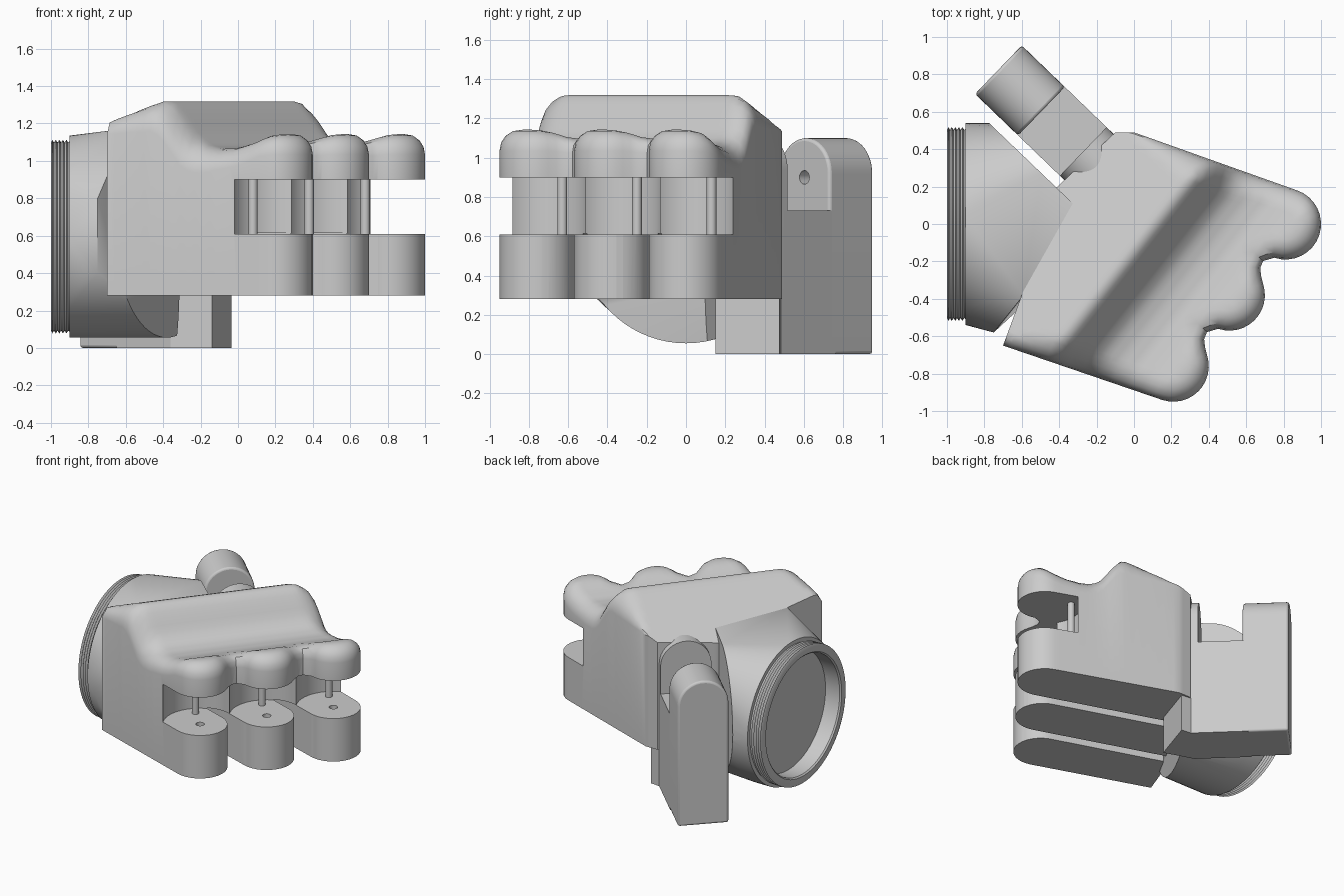
import bpy, bmesh, math
from mathutils import Vector, geometry

cube = bpy.data.objects.get("Cube")
if cube:
    bpy.data.objects.remove(cube)

grey = bpy.data.materials.new("light_grey")
grey.use_nodes = True
grey.diffuse_color = (0.6, 0.6, 0.6, 1)
grey.node_tree.nodes["Principled BSDF"].inputs["Base Color"].default_value = (0.6, 0.6, 0.6, 1)

# Palm axes: U along the fingers, V across them, D from knuckle to knuckle
U = Vector((0.949, -0.316))
V = Vector((0.316, 0.949))
D = Vector((0.3, 0.38))
FIRST = Vector((0.21, -0.76))
KNUCKLES = [FIRST + D * i for i in range(3)]
R = 0.19


def finish(name, bm, angle=35):
    bmesh.ops.recalc_face_normals(bm, faces=bm.faces)
    mesh = bpy.data.meshes.new(name)
    bm.to_mesh(mesh)
    bm.free()
    mesh.materials.append(grey)
    ob = bpy.data.objects.new(name, mesh)
    bpy.context.collection.objects.link(ob)
    smooth(ob, angle)
    return ob


def smooth(ob, angle=35):
    bpy.ops.object.select_all(action='DESELECT')
    ob.select_set(True)
    bpy.context.view_layer.objects.active = ob
    bpy.ops.object.shade_smooth_by_angle(angle=math.radians(angle))


def prism(name, outline, low, high):
    bm = bmesh.new()
    face = bm.faces.new([bm.verts.new((p[0], p[1], low)) for p in outline])
    top = bmesh.ops.extrude_face_region(bm, geom=[face], use_keep_orig=True)["geom"]
    for v in top:
        if isinstance(v, bmesh.types.BMVert):
            v.co.z = high
    return finish(name, bm)


def arc(centre, radius, start, end, steps):
    turn = [math.radians(start + (end - start) * i / steps) for i in range(steps + 1)]
    return [centre + Vector((math.cos(t), math.sin(t))) * radius for t in turn]


def cut(ob, cutters):
    for c in cutters:
        c.hide_render = True
        mod = ob.modifiers.new("cut", 'BOOLEAN')
        mod.operation, mod.solver, mod.object = 'DIFFERENCE', 'EXACT', c
    bpy.context.view_layer.update()
    done = ob.evaluated_get(bpy.context.evaluated_depsgraph_get())
    mesh = bpy.data.meshes.new_from_object(done)
    ob.modifiers.clear()
    ob.data = mesh
    for c in cutters:
        bpy.data.objects.remove(c)
    smooth(ob)


# Palm height along the finger direction
RIDGE = [(-0.66, 1.298), (-0.6, 1.322), (-0.56, 1.315), (-0.5, 1.25), (-0.42, 1.135), (-0.35, 1.085),
         (-0.26, 1.065), (-0.16, 1.068), (-0.05, 1.1), (0.03, 1.135), (0.1, 1.145), (0.3, 1.145)]


def along(p):
    q = p - FIRST
    return q.dot(U) - 0.165 * q.dot(V) / 0.456


def height(a):
    if a <= RIDGE[0][0]:
        return RIDGE[0][1] + 0.46 * (a - RIDGE[0][0])
    for (a0, z0), (a1, z1) in zip(RIDGE, RIDGE[1:]):
        if a <= a1:
            return z0 + (z1 - z0) * (a - a0) / (a1 - a0)
    return RIDGE[-1][1]


# Palm footprint: side, three scalloped fingertips, other side, wrist edge
rim = [Vector((-0.7, -0.65))]
for i, k in enumerate(KNUCKLES):
    if i < 2:
        rim += arc(k, R, -108.4, 18, 12)
        rim += [k + Vector(o) for o in ((0.17, 0.1), (0.165, 0.145), (0.18, 0.182))]
    else:
        rim += arc(k, R, -108.4, 71.6, 16)
rim.append(Vector((0, 0.49)))
back = [Vector(p) for p in ((-0.1, 0.49), (-0.42, 0.19), (-0.5, -0.1), (-0.6, -0.38))]


def resample(points, step=0.04):
    out = []
    for p, q in zip(points, points[1:]):
        n = max(1, round((q - p).length / step))
        out += [p.lerp(q, i / n) for i in range(n)]
    return out


outline = resample(rim + back + rim[:1])
segments = list(zip(rim, rim[1:]))


def rim_distance(p):
    best = 9
    for a, b in segments:
        e = b - a
        t = min(1, max(0, (p - a).dot(e) / e.length_squared))
        best = min(best, (a + e * t - p).length)
    return best


def inside(p):
    hit = False
    for a, b in zip(outline, outline[1:] + outline[:1]):
        if (a.y > p.y) != (b.y > p.y) and p.x < a.x + (b.x - a.x) * (p.y - a.y) / (b.y - a.y):
            hit = not hit
    return hit


def surface(p):
    # Edge rounding: tight on the fingertips, wide on the ridge, none at the wrist
    a = along(p)
    r = 0.11 + 0.05 * min(1, max(0, (-0.2 - a) / 0.2))
    r *= min(1, max(0.01, (a + 1.02) / 0.4))
    d = min(r, rim_distance(p))
    return height(a) - r + math.sqrt(max(0, r * r - (r - d) ** 2))


# Palm: rounded top surface over the footprint, extruded down
points = list(outline)
count = len(outline)
for d in (0.008, 0.03, 0.065, 0.105):
    for i, p in enumerate(outline):
        t = (outline[(i + 1) % count] - outline[i - 1]).normalized()
        q = p + Vector((-t.y, t.x)) * d
        if inside(q) and rim_distance(q) > 0.93 * d:
            points.append(q)
for i in range(66):
    for j in range(44):
        q = FIRST + U * (-1.72 + 0.03 * i) + D * (-0.45 + 0.068 * j)
        if inside(q) and rim_distance(q) > 0.125:
            points.append(q)
flat = geometry.delaunay_2d_cdt(points, [], [list(range(count))], 1, 1e-5)
bm = bmesh.new()
verts = {}
for tri in flat[2]:
    for i in tri:
        if i not in verts:
            p = flat[0][i]
            verts[i] = bm.verts.new((p.x, p.y, surface(p)))
    bm.faces.new([verts[i] for i in tri])
lower = bmesh.ops.extrude_face_region(bm, geom=bm.faces[:], use_keep_orig=True)["geom"]
for v in lower:
    if isinstance(v, bmesh.types.BMVert):
        v.co.z = 0.28
palm = finish("palm", bm)

# Finger hinge slots, pin holes and gaps between the lower fingers
cutters = []
for i, k in enumerate(KNUCKLES):
    slot = arc(k, 0.26, 71.6, 251.6, 24) + [k + U * 0.5 - V * 0.26, k + U * 0.5 + V * 0.26]
    cutters.append(prism("slot_cutter", slot, 0.61, 0.9))
    cutters.append(prism("hole_cutter", arc(k, 0.03, 0, 337.5, 15), 0.45, 0.7))
    if i < 2:
        gap = [k + V * 0.19 - U * 0.95] + arc(k, R, 71.6, 0, 12)
        gap += [k + U * 0.6, k + U * 0.6 + V * 0.265, k + V * 0.265 - U * 0.95]
        cutters.append(prism("gap_cutter", gap, 0.2, 0.615))
cut(palm, cutters)
for i, k in enumerate(KNUCKLES):
    prism(f"finger_pin_{i + 1}", arc(k + Vector((-0.13, 0.13)), 0.025, 0, 337.5, 15), 0.6, 0.92)

# Wrist: hull from the round cuff to the back of the palm, sliced flat beside the thumb
bm = bmesh.new()
for i in range(72):
    t = math.tau * i / 72
    y, z = 0.54 * math.cos(t), 0.595 + 0.54 * math.sin(t)
    for x in (-0.9, -0.77):
        bm.verts.new((x, y, z))
    if z < 0.4 and -0.46 < y < 0.17:
        bm.verts.new((0.5 * y - 0.38, y, z))
for x, y in ((-0.1, 0.49), (-0.4, 0.19), (-0.48, -0.1), (-0.59, -0.38)):
    bm.verts.new((x, y, height(along(Vector((x, y)))) - 0.005))
for p in ((-0.1, 0.49, 0.4), (-0.59, -0.38, 0.3), (-0.75, -0.58, 0.4), (-0.75, -0.58, 0.8)):
    bm.verts.new(p)
hull = bmesh.ops.convex_hull(bm, input=bm.verts)
bmesh.ops.delete(bm, geom=list({g for g in hull["geom_interior"] + hull["geom_unused"]
                                if isinstance(g, bmesh.types.BMVert)}), context='VERTS')
sliced = bmesh.ops.bisect_plane(bm, geom=bm.verts[:] + bm.edges[:] + bm.faces[:], clear_outer=True,
                                plane_co=(-0.41, 0.19, 0), plane_no=(0.69, 0.72, 0))["geom_cut"]
bmesh.ops.holes_fill(bm, edges=[e for e in sliced if isinstance(e, bmesh.types.BMEdge)])
wrist = finish("wrist", bm)


def lathe(name, profile):
    # Spin (x, radius) points about the wrist axis
    bm = bmesh.new()
    vs = [bm.verts.new((x, r, 0.595)) for x, r in profile]
    edges = [bm.edges.new(pair) for pair in zip(vs, vs[1:])]
    bmesh.ops.spin(bm, geom=vs + edges, cent=(0, 0, 0.595), axis=(1, 0, 0),
                   angle=math.tau, steps=72)
    bmesh.ops.remove_doubles(bm, verts=bm.verts, dist=1e-4)
    return finish(name, bm, 25)


cut(wrist, [lathe("cuff_cutter", [(-0.95, 0), (-0.95, 0.45), (-0.87, 0.45), (-0.87, 0)])])

# Threaded cuff ring
thread = [(-0.875, 0.45), (-0.99, 0.45), (-1.0, 0.46), (-1.0, 0.5)]
for i in range(5):
    thread += [(-0.993 + 0.019 * i, 0.518), (-0.984 + 0.019 * i, 0.503)]
thread += [(-0.895, 0.515), (-0.895, 0.45)]
lathe("cuff_thread", thread)

# Thumb: bar under the palm, rounded post and socket flange
P = Vector((0.72, -0.694))
Q = Vector((0.694, 0.72))
OUTER = Vector((-0.725, 0.825))


def thumb_part(name, section, start, end, bevel=0.0):
    bm = bmesh.new()
    ends = []
    for s in (start, end):
        ring = [OUTER + P * s + Q * q for q, z in section]
        ends.append([bm.verts.new((p.x, p.y, z)) for p, (q, z) in zip(ring, section)])
    n = len(section)
    bm.faces.new(ends[0])
    bm.faces.new(ends[1][::-1])
    for i in range(n):
        bm.faces.new((ends[0][i], ends[1][i], ends[1][(i + 1) % n], ends[0][(i + 1) % n]))
    ob = finish(name, bm)
    if bevel:
        mod = ob.modifiers.new("soft_edges", 'BEVEL')
        mod.width, mod.segments, mod.limit_method = bevel, 3, 'ANGLE'
    return ob


def arch(half, low, top):
    return [(-half, low), (half, low)] + [(p.x, p.y) for p in arc(Vector((0, top - half)), half, 0, 180, 24)]


post = thumb_part("thumb_post", arch(0.18, 0, 1.1), 0, 0.32, 0.015)
hole = [(p.x, p.y) for p in arc(Vector((0, 0.9)), 0.035, 0, 337.5, 15)]
cut(post, [thumb_part("pin_cutter", hole, 0.2, 0.4)])
thumb_part("thumb_bar", [(-0.18, 0), (0.18, 0), (0.18, 0.73), (-0.18, 0.73)], 0.28, 0.68)
thumb_part("thumb_socket", arch(0.18, 0.28, 1.12), 0.63, 0.76)
prism("thumb_root", [(-0.36, 0.224), (-0.14, 0.15), (-0.035, 0.475), (-0.111, 0.482)], 0, 0.3)
